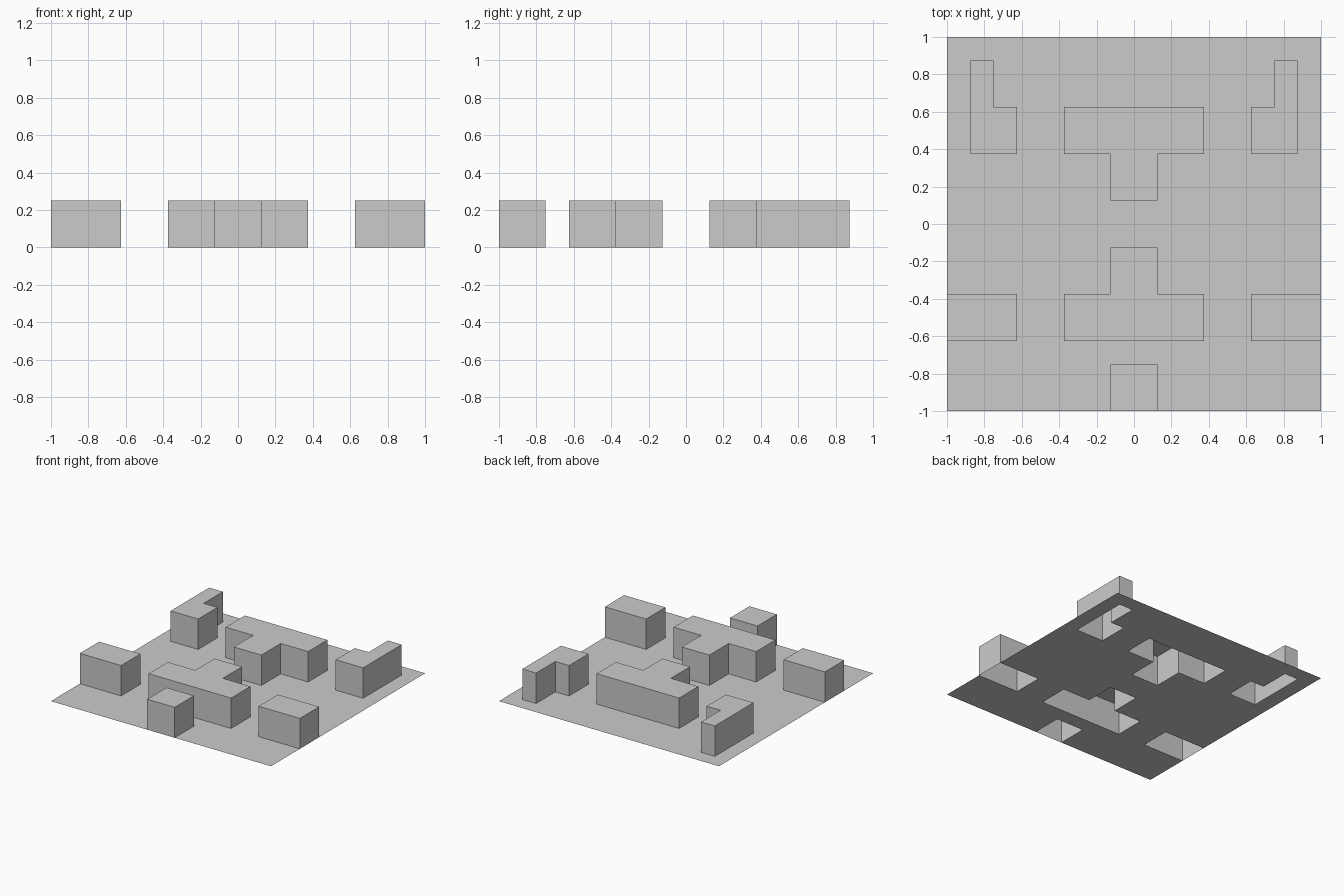
import bpy, bmesh
from mathutils import Vector

if "Cube" in bpy.data.objects:
    bpy.data.objects.remove(bpy.data.objects["Cube"])

N = 16            # cells per side
CELL = 2.0 / N
HEIGHT = 0.25     # block height

# Block footprints as rectangles (x0, x1, y0, y1)
centre = [
    (-0.375, 0.375, 0.375, 0.625), (-0.125, 0.125, 0.125, 0.375),      # back T
    (-0.375, 0.375, -0.625, -0.375), (-0.125, 0.125, -0.375, -0.125),  # front T
    (-0.125, 0.125, -1.0, -0.75),                                      # front edge block
]
right_side = [
    (0.625, 1.0, -0.625, -0.375),                                      # side edge block
    (0.625, 0.875, 0.375, 0.625), (0.75, 0.875, 0.625, 0.875),         # back corner L
]
left_side = [(-x1, -x0, y0, y1) for x0, x1, y0, y1 in right_side]
footprints = centre + right_side + left_side


def in_block(p):
    return any(x0 < p.x < x1 and y0 < p.y < y1 for x0, x1, y0, y1 in footprints)


# Flat sheet
bm = bmesh.new()
bmesh.ops.create_grid(bm, x_segments=N, y_segments=N, size=1.0)

# Raise the blocks, leaving them hollow underneath
raised = [f for f in bm.faces if in_block(f.calc_center_median())]
result = bmesh.ops.extrude_face_region(bm, geom=raised)
tops = [v for v in result["geom"] if isinstance(v, bmesh.types.BMVert)]
bmesh.ops.translate(bm, verts=tops, vec=Vector((0, 0, HEIGHT)))
leftover = [f for f in bm.faces
            if all(abs(v.co.z) < 1e-5 for v in f.verts) and in_block(f.calc_center_median())]
bmesh.ops.delete(bm, geom=leftover, context='FACES')

mesh = bpy.data.meshes.new("block_floor")
bm.to_mesh(mesh)
bm.free()
floor = bpy.data.objects.new("block_floor", mesh)
bpy.context.collection.objects.link(floor)
